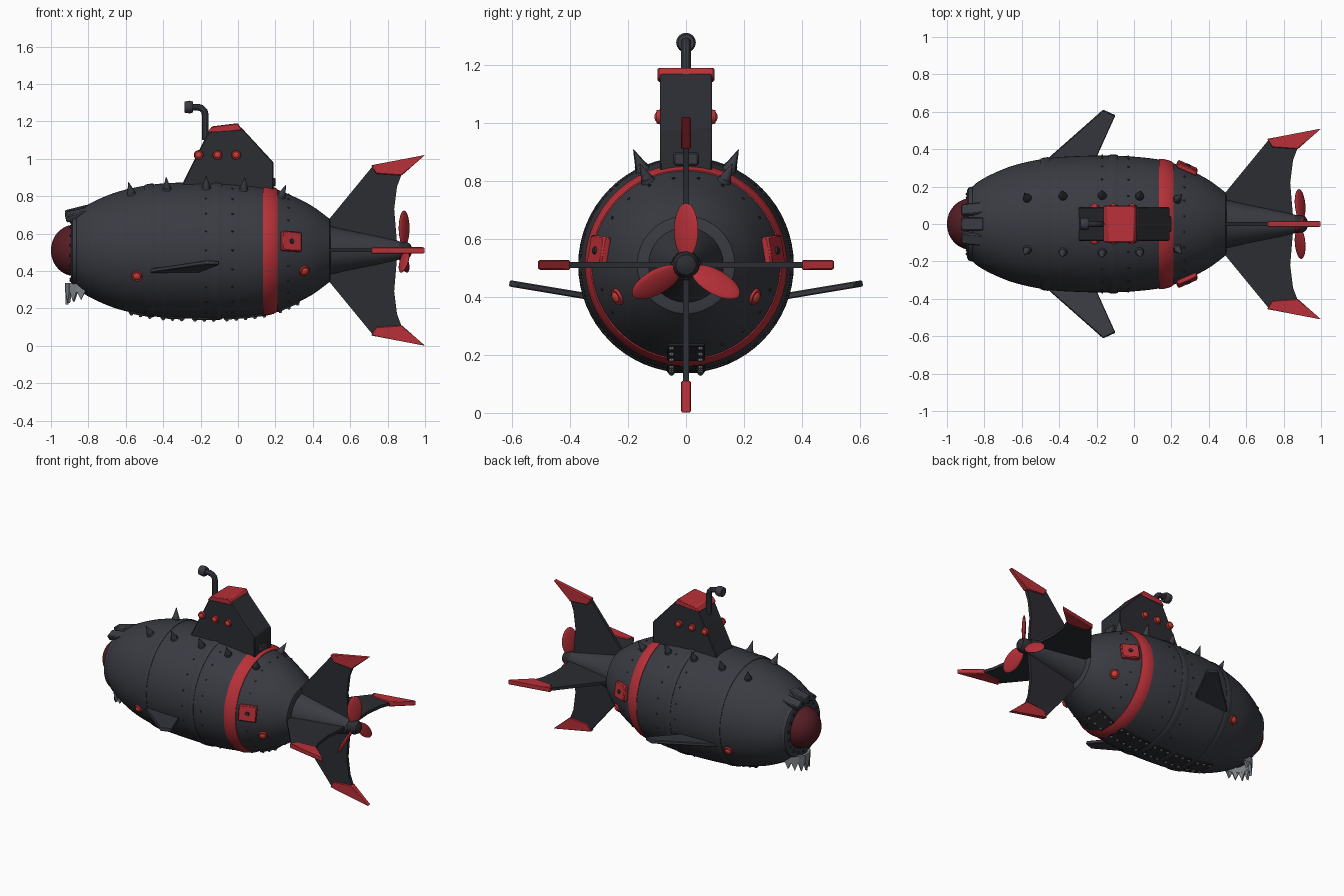
import bpy, bmesh
from math import radians, pi, sin, cos
from mathutils import Matrix, Vector

if "Cube" in bpy.data.objects:
    bpy.data.objects.remove(bpy.data.objects["Cube"])

T, R = Matrix.Translation, Matrix.Rotation
CZ = 0.51  # height of the hull axis


def material(name, col):
    m = bpy.data.materials.new(name)
    m.diffuse_color = (*col, 1)
    m.use_nodes = True
    m.node_tree.nodes["Principled BSDF"].inputs["Base Color"].default_value = m.diffuse_color
    return m


DARK = material("dark_hull", (0.042, 0.044, 0.055))
BLACK = material("black_fin", (0.025, 0.026, 0.032))
RED = material("red_paint", (0.48, 0.03, 0.04))
GLASS = material("dark_red_glass", (0.09, 0.012, 0.018))
LAMP = material("red_lamp", (0.6, 0.05, 0.03))
STEEL = material("steel", (0.2, 0.22, 0.24))

HULL = [(-.89, .17), (-.87, .195), (-.82, .235), (-.7, .293), (-.6, .325), (-.45, .353), (-.3, .363),
        (-.15, .366), (0, .36), (.13, .345), (.2, .328), (.3, .287), (.4, .235), (.49, .168), (.52, .14)]


def hull_r(x):
    """Smooth hull radius at x."""
    i = max(i for i in range(1, len(HULL) - 2) if HULL[i][0] <= x or i == 1)
    (x0, a), (x1, b), (x2, c), (x3, d) = HULL[i - 1:i + 3]
    t, h = (x - x1) / (x2 - x1), x2 - x1
    m1, m2 = (c - a) / (x2 - x0) * h, (d - b) / (x3 - x1) * h
    return ((2*t**3 - 3*t*t + 1) * b + (t**3 - 2*t*t + t) * m1
            + (3*t*t - 2*t**3) * c + (t**3 - t*t) * m2)


def on_hull(x, deg, lift=0):
    """Frame on the hull: local z is the outward normal, angle runs from up towards +y."""
    a, s, r = radians(deg), (hull_r(x + .01) - hull_r(x - .01)) / .02, hull_r(x)
    n = Vector((-s, sin(a), cos(a))).normalized()
    t = Vector((1, s * sin(a), s * cos(a))).normalized()
    m = Matrix((t, n.cross(t), n)).transposed().to_4x4()
    return T((x, r * sin(a), CZ + r * cos(a))) @ m @ T((0, 0, lift))


def finish(name, bm, mat, bevel=0):
    bmesh.ops.recalc_face_normals(bm, faces=bm.faces)
    me = bpy.data.meshes.new(name)
    bm.to_mesh(me)
    bm.free()
    me.materials.append(mat)
    me.shade_smooth()
    me.set_sharp_from_angle(angle=radians(32))
    ob = bpy.data.objects.new(name, me)
    bpy.context.collection.objects.link(ob)
    if bevel:
        b = ob.modifiers.new("bevel", 'BEVEL')
        b.width, b.segments = bevel, 1
    return ob


def cone(bm, m, r1, r2, h, seg=16):
    bmesh.ops.create_cone(bm, cap_ends=True, segments=seg, radius1=r1, radius2=r2, depth=h, matrix=m @ T((0, 0, h / 2)))


def box(bm, m, sx, sy, sz):
    bmesh.ops.create_cube(bm, size=1, matrix=m @ Matrix.Diagonal((sx, sy, sz, 1)))


def ball(bm, m, r, u=10, v=6):
    bmesh.ops.create_uvsphere(bm, u_segments=u, v_segments=v, radius=r, matrix=m)


def prism(bm, pts, thick, m):
    """Outline in local xz, thickness along local y."""
    f = bm.faces.new([bm.verts.new(m @ Vector((x, -thick / 2, z))) for x, z in pts])
    g = bmesh.ops.extrude_face_region(bm, geom=[f])["geom"]
    off = m.to_3x3() @ Vector((0, thick, 0))
    bmesh.ops.translate(bm, vec=off, verts=[v for v in g if isinstance(v, bmesh.types.BMVert)])


def lathe(name, prof, mat, n=64, closed=False):
    """Turn an (x, radius) profile around the hull axis."""
    bm = bmesh.new()
    rings = [[bm.verts.new((x, r * sin(2*pi*k/n), CZ + r * cos(2*pi*k/n))) for k in range(n)] for x, r in prof]
    pairs = list(zip(rings, rings[1:])) + ([(rings[-1], rings[0])] if closed else [])
    for p, q in pairs:
        for k in range(n):
            bm.faces.new((p[k], p[k - 1], q[k - 1], q[k]))
    if not closed:
        bm.faces.new(rings[0])
        bm.faces.new(rings[-1])
    return finish(name, bm, mat)


def band(name, x0, x1, h, mat):
    xs = [x0 + (x1 - x0) * i / 4 for i in range(5)]
    prof = [(x0, hull_r(x0) - .02)] + [(x, hull_r(x) + h * (.5 if i in (0, 4) else 1)) for i, x in enumerate(xs)]
    lathe(name, prof + [(x1, hull_r(x1) - .02)], mat, closed=True)


# Hull, tail cone, bands
xs = [-.87 + 1.36 * i / 40 for i in range(41)]
lathe("hull", [(x, hull_r(x)) for x in xs] + [(.495, .15)], DARK)
lathe("tail_cone", [(.47, .135), (.6, .105), (.75, .075), (.86, .05)], DARK, 32)
band("front_band", -.5, -.45, .006, DARK)
band("middle_band", -.135, -.085, .006, DARK)
band("red_band", .135, .21, .008, RED)

# Nose ring and window dome
lathe("nose_ring", [(-.85, .12), (-.85, .195), (-.865, .2), (-.885, .195), (-.892, .18), (-.892, .14), (-.88, .12)],
      DARK, 48, True)
lathe("nose_window", [(-.87 - .13 * sin(a), .001 + .137 * cos(a)) for a in [pi / 2 * i / 12 for i in range(13)]],
      GLASS, 40)

# Rivets on the nose ring and hull
bm = bmesh.new()
for k in range(18):
    a = 2 * pi * k / 18
    ball(bm, T((-.892, .162 * sin(a), CZ + .162 * cos(a))), .009, 8, 5)
for x in (-.17, -.03, .27):
    for k in range(22):
        ball(bm, on_hull(x, 360 * (k + .5) / 22), .006, 6, 4)
finish("rivets", bm, BLACK)

# Brow above the window
bm = bmesh.new()
for deg in (-22, 0, 22):
    m = T((0, 0, CZ)) @ R(radians(-deg), 4, 'X') @ T((-.86, 0, .205)) @ R(radians(-14), 4, 'Y')
    box(bm, m, .125, .062 if deg else .07, .04 if deg else .05)
finish("window_brow", bm, DARK, .006)

# Teeth under the window
bm = bmesh.new()
for i in range(-3, 4):
    a = radians(i * 28)
    m = T((-.83 - .085 * cos(a), .085 * sin(a), .33)) @ R(-a, 4, 'Z')
    box(bm, m @ T((0, 0, -.02)), .018, .045, .05)
    prism(bm, [(-.022, -.04), (.022, -.04), (0, -.11 + .008 * abs(i))], .016, m @ R(pi / 2, 4, 'Z'))
finish("teeth", bm, STEEL)

# Conning tower with red cap and rear step
bm = bmesh.new()
prism(bm, [(-.31, .82), (-.29, .88), (-.155, 1.15), (.015, 1.17), (.19, .98), (.19, .8)], .18, T((0, 0, 0)))
finish("conning_tower", bm, BLACK, .005)
bm = bmesh.new()
prism(bm, [(-.165, 1.14), (-.14, 1.173), (0, 1.19), (.022, 1.152)], .196, T((0, 0, 0)))
finish("tower_cap", bm, RED, .005)
bm = bmesh.new()
box(bm, T((.185, 0, .875)), .03, .085, .045)
finish("tower_step", bm, DARK, .005)

# Periscope
cu = bpy.data.curves.new("periscope_path", 'CURVE')
cu.dimensions, cu.bevel_depth, cu.bevel_resolution, cu.use_fill_caps = '3D', .018, 3, True
sp = cu.splines.new('POLY')
path = [(-.175, 1.1), (-.175, 1.235), (-.18, 1.255), (-.195, 1.27), (-.215, 1.276), (-.26, 1.276)]
sp.points.add(len(path) - 1)
for p, (x, z) in zip(sp.points, path):
    p.co = (x, 0, z, 1)
tmp = bpy.data.objects.new("periscope_path", cu)
bm = bmesh.new()
bm.from_mesh(bpy.data.meshes.new_from_object(tmp))
bpy.data.objects.remove(tmp)
cone(bm, T((-.24, 0, 1.276)) @ R(-pi / 2, 4, 'Y'), .028, .034, .018)
cone(bm, T((-.258, 0, 1.276)) @ R(-pi / 2, 4, 'Y'), .034, .03, .027)
finish("periscope", bm, DARK)

# Portholes on tower and hull, side plates, pectoral fins, spikes
rims, lamps, plates, bolts, fins, spikes = [bmesh.new() for _ in range(6)]
for s in (-1, 1):
    spots = [T((x, s * .088, 1.02)) @ R(-s * pi / 2, 4, 'X') for x in (-.21, -.11, -.01)]
    spots += [on_hull(x, s * a, -.005) for x, a in ((-.54, 114), (.355, 115))]
    for i, m in enumerate(spots):
        k = 1 if i < 3 else 1.2
        cone(rims, m, .026 * k, .023 * k, .013, 20)
        ball(lamps, m @ T((0, 0, .01)) @ Matrix.Diagonal((1, 1, .6, 1)), .018 * k, 16, 8)
    m = on_hull(.28, s * 81)
    box(plates, m @ T((0, 0, .008)), .115, .105, .03)
    cone(bolts, m @ T((0, 0, .022)), .014, .011, .008, 12)
    m = T((0, s * .27, .39)) @ R(-s * radians(80.5), 4, 'X')
    prism(fins, [(-.52, 0), (-.45, .09), (-.165, .345), (-.1, .315), (-.2, .09), (-.24, 0)], .022, m)
    for x in (-.57, -.38, -.17, .03, .23):
        m = on_hull(x, s * 24.5)
        cone(spikes, m @ T((0, 0, -.008)), .026, .022, .02, 12)
        cone(spikes, m @ T((0, 0, .012)), .02, .001, .06, 12)
finish("porthole_rims", rims, RED)
finish("porthole_lamps", lamps, LAMP)
finish("side_plates", plates, RED, .006)
finish("side_plate_bolts", bolts, BLACK)
finish("pectoral_fins", fins, DARK, .004)
finish("top_spikes", spikes, DARK)

# Keel plates with bolts
keel, bolts = bmesh.new(), bmesh.new()
for x in (-.52, -.35, -.18, -.01, .09, .27):
    box(keel, on_hull(x, 180), .13, .13, .012)
    for dx in (-.05, 0, .05):
        for s in (-1, 1):
            ball(bolts, on_hull(x, 180) @ T((dx, s * .05, .006)), .01, 8, 5)
finish("keel_plates", keel, BLACK, .003)
finish("keel_bolts", bolts, STEEL)

# Four tail fins with red tips
fins, tips = bmesh.new(), bmesh.new()
for k in range(4):
    m = T((0, 0, CZ)) @ R(k * pi / 2, 4, 'X')
    prism(fins, [(.47, .1), (.49, .17), (.72, .45), (.88, .42), (.85, .34), (.835, .22), (.85, .04)], .02, m)
    prism(tips, [(.738, .41), (.712, .455), (1, .51), (.875, .4)], .034, m)
finish("tail_fins", fins, BLACK)
finish("tail_fin_tips", tips, RED, .004)

# Propeller
lathe("propeller_hub", [(.835, .04), (.85, .048), (.9, .046), (.92, .035), (.93, .015)], BLACK, 24)
bm = bmesh.new()
for k in range(3):
    m = T((.888, 0, CZ)) @ R(k * 2 * pi / 3, 4, 'X') @ T((0, 0, .118)) @ R(radians(-33), 4, 'Z')
    ball(bm, m @ Matrix.Diagonal((.012, .05, .095, 1)), 1, 16, 12)
finish("propeller_blades", bm, RED)
